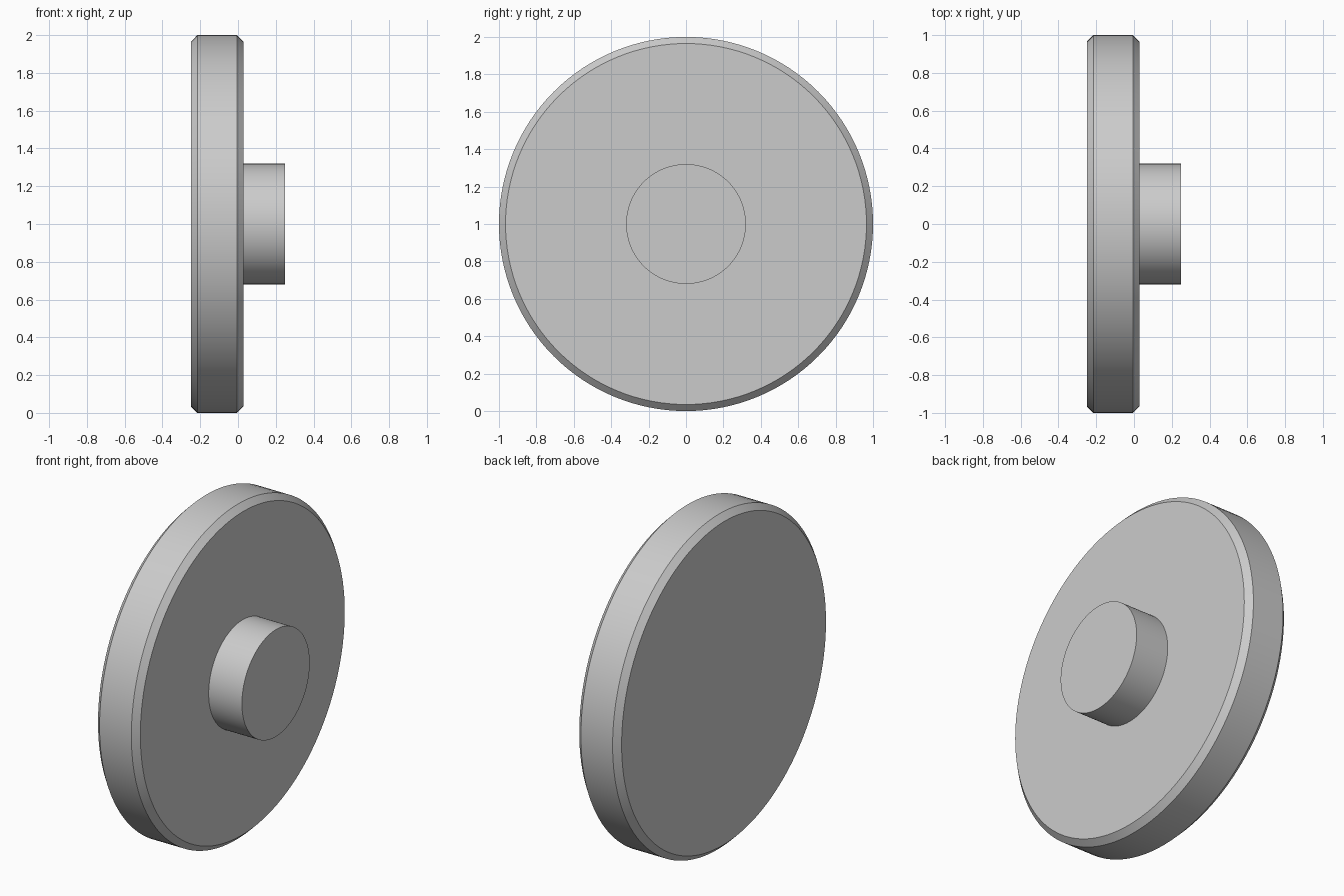
import bpy
import bmesh
from math import cos, sin, tau, radians

default_cube = bpy.data.objects.get("Cube")
if default_cube:
    bpy.data.objects.remove(default_cube, do_unlink=True)

SEGMENTS = 128
AXIS_HEIGHT = 1.0
CHAMFER = 0.035
BACK, FACE, HUB_END = -0.25, 0.03, 0.25
DISC_RADIUS, HUB_RADIUS = 1.0, 0.32

# Single grey material
grey = bpy.data.materials.new("plain grey")
grey.use_nodes = True
grey.diffuse_color = (0.6, 0.6, 0.6, 1)
grey.node_tree.nodes["Principled BSDF"].inputs["Base Color"].default_value = grey.diffuse_color


def lathe(name, profile):
    """Turn (x, radius) points around the x axis and cap both ends."""
    bm = bmesh.new()
    rings = []
    for x, radius in profile:
        angles = [tau * i / SEGMENTS for i in range(SEGMENTS)]
        rings.append([bm.verts.new((x, radius * cos(a), radius * sin(a))) for a in angles])
    for low, high in zip(rings, rings[1:]):
        for i in range(SEGMENTS):
            j = (i + 1) % SEGMENTS
            bm.faces.new((low[i], low[j], high[j], high[i]))
    bm.faces.new(rings[0])
    bm.faces.new(rings[-1])
    bmesh.ops.recalc_face_normals(bm, faces=bm.faces)
    mesh = bpy.data.meshes.new(name)
    bm.to_mesh(mesh)
    bm.free()
    mesh.materials.append(grey)
    obj = bpy.data.objects.new(name, mesh)
    obj.location.z = AXIS_HEIGHT
    bpy.context.collection.objects.link(obj)
    bpy.ops.object.select_all(action="DESELECT")
    obj.select_set(True)
    bpy.context.view_layer.objects.active = obj
    bpy.ops.object.shade_smooth_by_angle(angle=radians(30))
    return obj


# Upright disc with chamfered rims, stepping down to a round hub on its left side
lathe("chamfered_disc_with_hub", [
    (BACK, DISC_RADIUS - CHAMFER),
    (BACK + CHAMFER, DISC_RADIUS),
    (FACE - CHAMFER, DISC_RADIUS),
    (FACE, DISC_RADIUS - CHAMFER),
    (FACE, HUB_RADIUS),
    (HUB_END, HUB_RADIUS),
])
